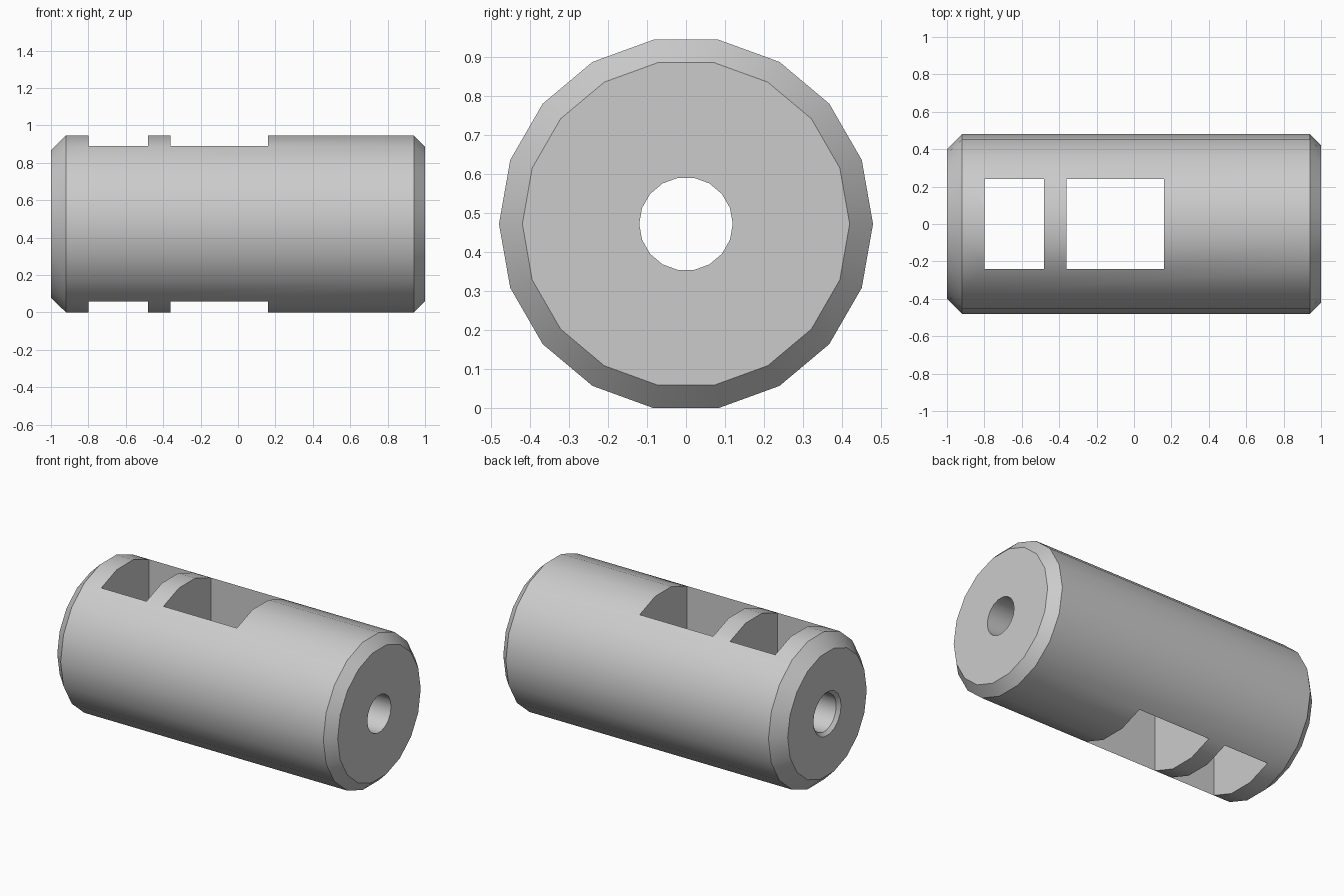
import bpy, bmesh, math
from mathutils import Vector

if "Cube" in bpy.data.objects:
    bpy.data.objects.remove(bpy.data.objects["Cube"])

SIDES = 18
R = 0.48
AXIS_Z = R * math.cos(math.radians(10))  # rests on a flat facet


def add_object(name, bm):
    bmesh.ops.recalc_face_normals(bm, faces=bm.faces)
    mesh = bpy.data.meshes.new(name)
    bm.to_mesh(mesh)
    bm.free()
    obj = bpy.data.objects.new(name, mesh)
    bpy.context.collection.objects.link(obj)
    return obj


def lathe(name, profile):
    """Revolve a closed (x, radius) profile around the x axis."""
    bm = bmesh.new()
    rings = []
    for i in range(SIDES):
        a = math.tau * i / SIDES
        rings.append([bm.verts.new((x, r * math.cos(a), AXIS_Z + r * math.sin(a)))
                      for x, r in profile])
    n = len(profile)
    for i in range(SIDES):
        p, q = rings[i], rings[(i + 1) % SIDES]
        for j in range(n):
            k = (j + 1) % n
            bm.faces.new((p[j], p[k], q[k], q[j]))
    return add_object(name, bm)


def cut_slot(body, x0, x1):
    """Rectangular window passing vertically through the body."""
    bm = bmesh.new()
    bmesh.ops.create_cube(bm, size=1)
    bmesh.ops.scale(bm, vec=Vector((x1 - x0, 0.48, 2)), verts=bm.verts)
    bmesh.ops.translate(bm, vec=Vector(((x0 + x1) / 2, 0, AXIS_Z)), verts=bm.verts)
    cutter = add_object("slot_cutter", bm)
    cutter.hide_render = True
    mod = body.modifiers.new("slot", 'BOOLEAN')
    mod.operation = 'DIFFERENCE'
    mod.solver = 'EXACT'
    mod.object = cutter
    bpy.context.view_layer.objects.active = body
    bpy.ops.object.modifier_apply(modifier=mod.name)
    bpy.data.objects.remove(cutter)


# Chamfered sleeve with an axial bore, countersunk at the left end
body = lathe("slotted_sleeve", [
    (-1.0, 0.14), (-1.0, 0.40), (-0.92, R), (0.94, R),
    (1.0, 0.42), (1.0, 0.12), (-0.98, 0.12)])

# Two windows through the top and bottom
for x0, x1 in ((-0.80, -0.48), (-0.36, 0.16)):
    cut_slot(body, x0, x1)

# Smooth round walls, sharp chamfers and slots
bpy.ops.object.select_all(action='DESELECT')
body.select_set(True)
bpy.context.view_layer.objects.active = body
bpy.ops.object.shade_smooth_by_angle(angle=math.radians(30))
